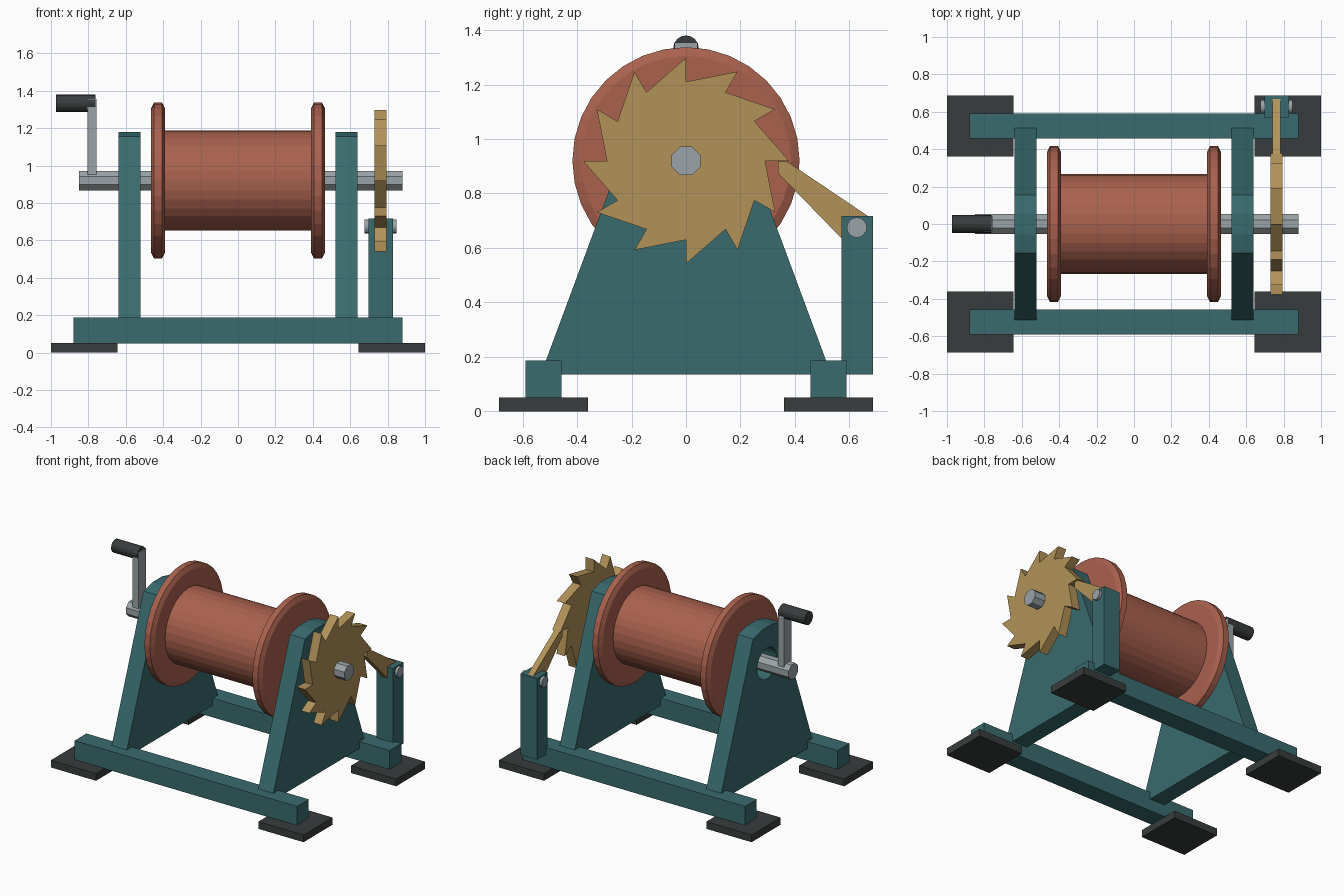
import bpy, bmesh, math
from mathutils import Matrix

if "Cube" in bpy.data.objects:
    bpy.data.objects.remove(bpy.data.objects["Cube"])

AXLE_Z = 0.92


def material(name, rgb):
    m = bpy.data.materials.new(name)
    m.diffuse_color = (*rgb, 1)
    m.use_nodes = True
    m.node_tree.nodes["Principled BSDF"].inputs["Base Color"].default_value = m.diffuse_color
    return m


TEAL = material("teal_paint", (0.041, 0.147, 0.156))
RED = material("red_drum", (0.40, 0.12, 0.076))
BRASS = material("brass", (0.445, 0.287, 0.098))
RUBBER = material("rubber", (0.04, 0.046, 0.046))
STEEL = material("steel", (0.33, 0.37, 0.39))


def finish(bm, name, mat):
    bmesh.ops.recalc_face_normals(bm, faces=bm.faces[:])
    me = bpy.data.meshes.new(name)
    bm.to_mesh(me)
    bm.free()
    ob = bpy.data.objects.new(name, me)
    bpy.context.collection.objects.link(ob)
    if mat:
        me.materials.append(mat)
    return ob


def box(name, mat, x0, x1, y0, y1, z0, z1):
    return prism(name, mat, [(y0, z0), (y1, z0), (y1, z1), (y0, z1)], x0, x1)


def prism(name, mat, profile, x0, x1):
    """Extrude a (y, z) profile along x."""
    bm = bmesh.new()
    face = bm.faces.new([bm.verts.new((x0, y, z)) for y, z in profile])
    ext = bmesh.ops.extrude_face_region(bm, geom=[face])
    for v in ext["geom"]:
        if isinstance(v, bmesh.types.BMVert):
            v.co.x = x1
    return finish(bm, name, mat)


def circle(r, n, y=0.0, z=AXLE_Z, phase=0.0):
    return [(y + r * math.cos(phase + math.tau * i / n),
             z + r * math.sin(phase + math.tau * i / n)) for i in range(n)]


def lathe(name, mat, profile, n):
    """Spin an (x, radius) profile about the axle."""
    bm = bmesh.new()
    vs = [bm.verts.new((x, r, 0)) for x, r in profile]
    es = [bm.edges.new(p) for p in zip(vs, vs[1:])]
    bmesh.ops.spin(bm, geom=vs + es, cent=(0, 0, 0), axis=(1, 0, 0),
                   angle=math.tau, steps=n, use_duplicate=False)
    bmesh.ops.remove_doubles(bm, verts=bm.verts[:], dist=1e-4)
    bm.transform(Matrix.Translation((0, 0, AXLE_Z)))
    return finish(bm, name, mat)


# Base: four rubber feet and two long rails
for sy, ny in ((-1, "front"), (1, "back")):
    for sx, nx in ((-1, "left"), (1, "right")):
        xs = sorted((sx * 0.643, sx * 1.0))
        ys = sorted((sy * 0.36, sy * 0.687))
        box(f"foot_{ny}_{nx}", RUBBER, *xs, *ys, 0, 0.052)
    ys = sorted((sy * 0.457, sy * 0.59))
    box(f"rail_{ny}", TEAL, -0.88, 0.88, *ys, 0.05, 0.187)

# Side plates: tapered cheeks with a shallow crown and an axle bore
cheek = [(-0.533, 0.136), (0.533, 0.136), (0.155, 1.155), (0.055, 1.18),
         (-0.055, 1.18), (-0.155, 1.155)]
bore = prism("bore_cutter", None, circle(0.11, 24), -0.75, 0.75)
bore.hide_render = True
bore.hide_viewport = True
for sx, nx in ((-1, "left"), (1, "right")):
    plate = prism(f"side_plate_{nx}", TEAL, cheek, *sorted((sx * 0.52, sx * 0.64)))
    cut = plate.modifiers.new("axle_bore", "BOOLEAN")
    cut.operation = "DIFFERENCE"
    cut.solver = "EXACT"
    cut.object = bore

# Octagonal axle
prism("axle", STEEL, circle(0.057, 8, phase=math.pi / 8), -0.85, 0.88)

# Drum: barrel with two chamfered flanges in one turned profile
half = [(0.39, 0.267), (0.39, 0.385), (0.406, 0.417), (0.449, 0.417),
        (0.465, 0.385), (0.465, 0)]
lathe("drum", RED, [(-x, r) for x, r in reversed(half)] + half, 32)

# Ratchet wheel: 12 saw teeth, radial face at each tip
teeth = []
for i in range(12):
    a = math.tau * i / 12
    for r in (0.29, 0.378):
        teeth.append((r * math.cos(a), AXLE_Z + r * math.sin(a)))
prism("ratchet_wheel", BRASS, teeth, 0.73, 0.795)

# Pawl, its post and pivot pin
prism("pawl", BRASS, [(0.337, 0.918), (0.37, 0.918), (0.67, 0.716),
                      (0.67, 0.66), (0.60, 0.605), (0.337, 0.876)], 0.741, 0.784)
box("pawl_post", TEAL, 0.697, 0.828, 0.57, 0.687, 0.136, 0.717)
prism("pawl_pin", STEEL, circle(0.037, 16, 0.627, 0.675), 0.677, 0.847)

# Crank arm and grip
box("crank_arm", STEEL, -0.805, -0.757, -0.042, 0.042, 0.93, 1.355)
prism("crank_grip", RUBBER, circle(0.047, 16, 0, 1.333), -0.972, -0.763)
